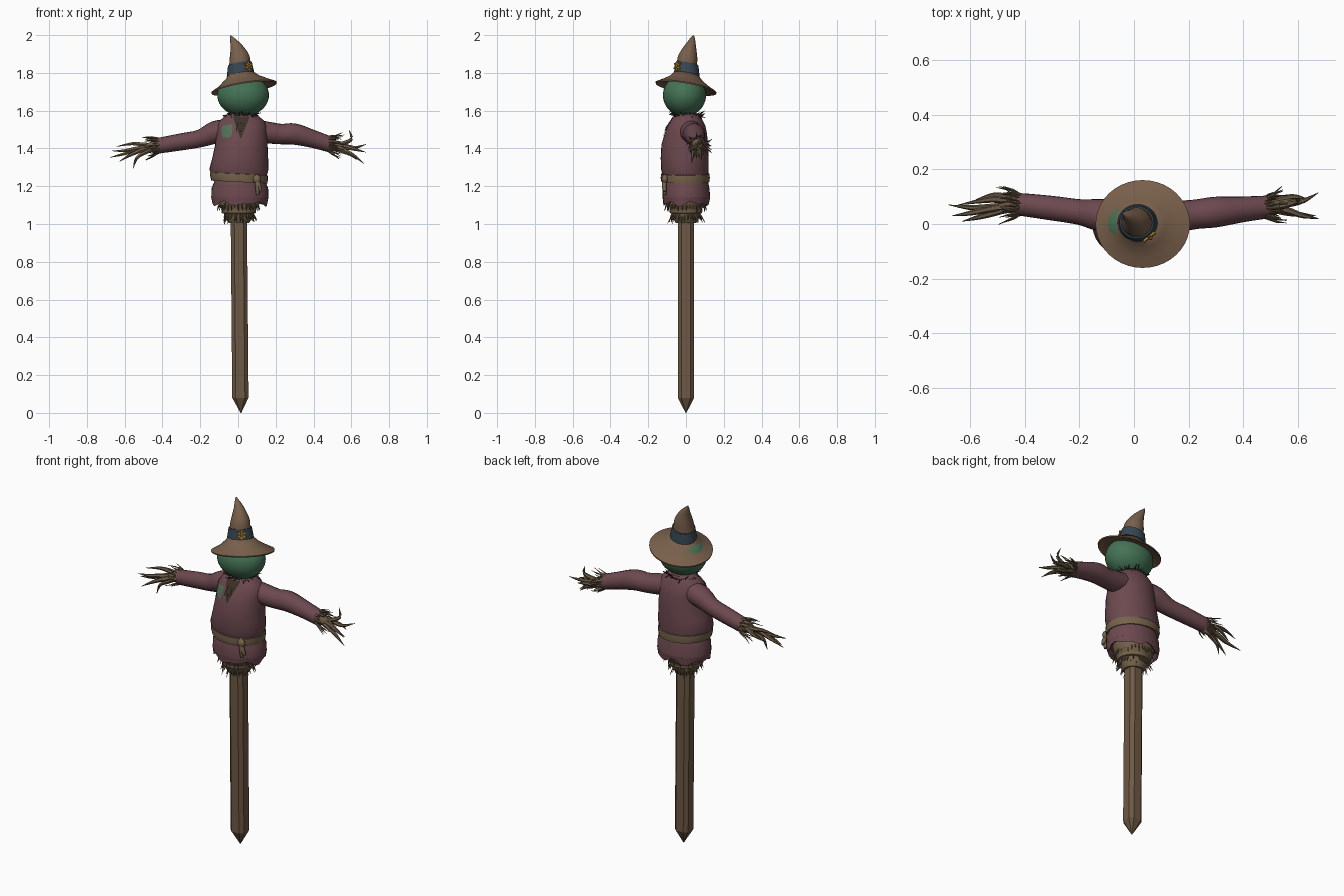
import bpy, bmesh, math, random
from mathutils import Vector as V, Matrix

random.seed(4)
TAU = math.tau


def material(name, rgb):
    m = bpy.data.materials.new(name)
    m.diffuse_color = (*rgb, 1)
    return m


SHIRT = material("plum cloth", (0.15, 0.066, 0.078))
HEAD = material("deep green", (0.058, 0.17, 0.092))
PATCH = material("patch green", (0.085, 0.17, 0.10))
HAT = material("hat brown", (0.19, 0.115, 0.07))
BAND = material("slate blue", (0.036, 0.062, 0.085))
YELLOW = material("mustard yellow", (0.48, 0.24, 0.02))
WOOD = material("wood brown", (0.155, 0.10, 0.058))
ROPE = material("belt tan", (0.18, 0.125, 0.07))
STRAW = material("straw brown", (0.15, 0.105, 0.06))
DARK = material("dark straw", (0.045, 0.03, 0.02))


def finish(name, bm, mat, angle=50):
    bmesh.ops.recalc_face_normals(bm, faces=bm.faces)
    me = bpy.data.meshes.new(name)
    bm.to_mesh(me)
    bm.free()
    me.materials.append(mat)
    for p in me.polygons:
        p.use_smooth = True
    me.set_sharp_from_angle(angle=math.radians(angle))
    ob = bpy.data.objects.new(name, me)
    bpy.context.collection.objects.link(ob)
    return ob


def skin(bm, rings, closed=False):
    """Bridge rings of points; cap the ends, or close first to last."""
    vs = [[bm.verts.new(p) for p in r] for r in rings]
    n = len(vs[0])
    pairs = list(zip(vs, vs[1:])) + ([(vs[-1], vs[0])] if closed else [])
    for a, b in pairs:
        for i in range(n):
            bm.faces.new((a[i], a[(i + 1) % n], b[(i + 1) % n], b[i]))
    if not closed:
        bm.faces.new(vs[0][::-1])
        bm.faces.new(vs[-1])


def ring(cx, cy, z, rx, ry, n=32, sx=0, sy=0, jag=0):
    """Horizontal ellipse, sheared by slopes sx, sy, with an uneven edge."""
    out = []
    for i in range(n):
        a = TAU * i / n
        x, y = rx * math.cos(a), ry * math.sin(a)
        dz = jag * (math.sin(5 * a) + (1 if i % 4 < 2 else -1) * 0.6)
        out.append(V((cx + x, cy + y, z + sx * x + sy * y + dz)))
    return out


def loft(name, rows, mat, closed=False, **kw):
    bm = bmesh.new()
    skin(bm, [ring(*r, **kw) for r in rows], closed)
    return finish(name, bm, mat)


def tube(bm, pts, n=8, steps=4):
    """Smooth tapered tube through (x, y, z, radius) points."""
    P = [V(p) for p in pts]
    P = [2 * P[0] - P[1]] + P + [2 * P[-1] - P[-2]]
    path = []
    for k in range(1, len(P) - 2):
        a, b, c, d = P[k - 1:k + 3]
        for s in range(steps):
            t = s / steps
            path.append(0.5 * (2 * b + (c - a) * t + (2 * a - 5 * b + 4 * c - d) * t * t
                               + (3 * b - a - 3 * c + d) * t ** 3))
    path.append(P[-2])
    rings = []
    for i, p in enumerate(path):
        t = (path[min(i + 1, len(path) - 1)] - path[max(i - 1, 0)]).to_3d().normalized()
        u = t.cross(V((0, 0, 1)) if abs(t.z) < 0.9 else V((0, 1, 0))).normalized()
        w = t.cross(u)
        rings.append([p.to_3d() + (u * math.cos(TAU * j / n) + w * math.sin(TAU * j / n)) * max(p.w, 0.001)
                      for j in range(n)])
    skin(bm, rings)


def spike(bm, base, d, length, r=0.005):
    b, d = V(base), V(d).normalized()
    m = b + d * length * 0.5 + V([random.uniform(-1, 1) * length * 0.08 for _ in range(3)])
    tube(bm, [(*b, r), (*m, r * 0.8), (*(b + d * length), 0.001)], 4, 1)


# wooden stake: chamfered square with a pointed foot
def octagon(cx, z, h, c):
    q = [(h, c - h), (h, h - c), (h - c, h), (c - h, h), (-h, h - c), (-h, c - h), (c - h, -h), (h - c, -h)]
    return [V((cx + x, y, z)) for x, y in q]


bm = bmesh.new()
skin(bm, [octagon(0.015, 0, 0.002, 0.001), octagon(0.012, 0.08, 0.043, 0.019), octagon(0.003, 1.12, 0.043, 0.019)])
finish("stake", bm, WOOD, 20)

# shirt body
TORSO = [(0.01, 0, 1.23, 0.138, 0.118), (0.007, -0.004, 1.265, 0.148, 0.122), (0.005, -0.006, 1.29, 0.157, 0.126),
         (0.012, -0.007, 1.35, 0.148, 0.127), (0.018, -0.007, 1.42, 0.139, 0.123), (0.02, -0.001, 1.48, 0.135, 0.112),
         (0.02, 0.003, 1.52, 0.132, 0.1), (0.02, 0.005, 1.55, 0.115, 0.083), (0.02, 0.007, 1.57, 0.09, 0.072),
         (0.02, 0.008, 1.585, 0.07, 0.062)]
loft("shirt_body", TORSO, SHIRT)
loft("shirt_hem", [(0.01, 0, 1.25, 0.13, 0.112), (0.01, 0, 1.22, 0.137, 0.117), (0.01, 0, 1.19, 0.15, 0.124),
                   (0.01, 0.002, 1.14, 0.152, 0.126)], SHIRT)
bm = bmesh.new()
skin(bm, [ring(0.01, 0.002, 1.142, 0.152, 0.126), ring(0.01, 0.002, 1.107, 0.146, 0.122, jag=0.009),
          ring(0.01, 0.002, 1.112, 0.138, 0.114, jag=0.009), ring(0.01, 0.002, 1.14, 0.13, 0.106)])
finish("ragged_hem_edge", bm, SHIRT)

# sleeves
ARMS = {"left": [(-0.03, 0.02, 1.5, 0.058), (-0.12, 0.032, 1.485, 0.06), (-0.2, 0.044, 1.453, 0.047),
                 (-0.3, 0.058, 1.435, 0.045), (-0.4, 0.07, 1.418, 0.042), (-0.425, 0.072, 1.414, 0.041)],
        "right": [(0.06, 0.02, 1.5, 0.058), (0.16, 0.028, 1.484, 0.057), (0.23, 0.036, 1.476, 0.054),
                  (0.3, 0.044, 1.476, 0.056), (0.4, 0.054, 1.449, 0.047), (0.485, 0.062, 1.422, 0.042)]}
for side, pts in ARMS.items():
    bm = bmesh.new()
    tube(bm, pts, 20)
    finish(side + "_sleeve", bm, SHIRT)

# straw hands: palm, curled fingers and loose straw at the cuff
FINGERS = {"left": [[(-.52, .062, 1.40), (-.6, .06, 1.372), (-.68, .07, 1.352)],
                    [(-.53, .055, 1.40), (-.6, .04, 1.388), (-.668, .03, 1.387)],
                    [(-.5, .045, 1.395), (-.57, .025, 1.365), (-.63, .01, 1.33)],
                    [(-.48, .05, 1.385), (-.535, .045, 1.35), (-.555, .04, 1.295)],
                    [(-.5, .09, 1.42), (-.56, .085, 1.425), (-.645, .07, 1.41)],
                    [(-.48, .1, 1.41), (-.52, .105, 1.39), (-.58, .09, 1.365)]],
           "right": [[(.55, .07, 1.425), (.6, .085, 1.45), (.588, .095, 1.498)],
                     [(.56, .078, 1.415), (.62, .085, 1.405), (.677, .115, 1.422)],
                     [(.56, .05, 1.41), (.62, .03, 1.395), (.677, .02, 1.38)],
                     [(.55, .045, 1.395), (.61, .035, 1.365), (.667, .03, 1.32)],
                     [(.54, .07, 1.39), (.59, .075, 1.37), (.63, .08, 1.34)],
                     [(.54, .09, 1.405), (.59, .1, 1.4), (.64, .09, 1.385)]]}
for side, fingers in FINGERS.items():
    end = V(ARMS[side][-1][:3])
    d = V((-1, 0, -0.17)) if side == "left" else V((1, 0.05, -0.25))
    bm = bmesh.new()
    tube(bm, [(*(end - d * 0.02), 0.034), (*(end + d * 0.03), 0.029), (*(end + d * 0.07), 0.015)], 10)
    for f in fingers:
        start = end.lerp(V(f[0]), 0.1)
        tube(bm, [(*start, 0.013), (*f[0], 0.013), (*f[1], 0.009), (*f[2], 0.001)], 6)
    for i in range(30):
        a = TAU * i / 30
        o = V((0, math.cos(a), math.sin(a)))
        spike(bm, end - d * 0.012 + o * 0.036, d + o * random.uniform(0.1, 0.6), random.uniform(0.04, 0.1))
    finish(side + "_straw_hand", bm, STRAW)

# belt with knot and hanging tail
loft("belt", [(0.007, -0.003, 1.222, 0.137, 0.118), (0.007, -0.003, 1.222, 0.148, 0.127),
              (0.006, -0.004, 1.243, 0.153, 0.13), (0.006, -0.004, 1.265, 0.153, 0.129),
              (0.006, -0.004, 1.267, 0.137, 0.118)], ROPE, True, sx=-0.05)
bm = bmesh.new()
bmesh.ops.create_uvsphere(bm, u_segments=12, v_segments=8, radius=1,
                          matrix=Matrix.Translation((0.1, -0.112, 1.238)) @ Matrix.Diagonal((0.022, 0.017, 0.024, 1)))
for dx in (0, 0.018):
    tube(bm, [(0.1, -0.114, 1.235, 0.011), (0.103 + dx / 2, -0.115, 1.2, 0.012), (0.104 + dx, -0.112, 1.155 + dx, 0.008)], 8)
finish("belt_knot", bm, ROPE)

# sack bottom tied to the stake, with rope and straw
loft("sack_bottom", [(0.005, 0.002, 1.16, 0.125, 0.1), (0.005, 0.002, 1.11, 0.112, 0.097), (0.004, 0, 1.08, 0.092, 0.085),
                     (0.004, 0, 1.062, 0.08, 0.075), (0.004, 0, 1.04, 0.078, 0.074), (0.004, 0, 1.005, 0.054, 0.054)], ROPE)
loft("tie_rope", [(0.004, 0, 1.053, 0.07, 0.068), (0.004, 0, 1.058, 0.09, 0.085), (0.004, 0, 1.076, 0.093, 0.087),
                  (0.004, 0, 1.08, 0.07, 0.068)], ROPE, True)
bm = bmesh.new()
for i in range(64):
    a = TAU * i / 64
    o = V((math.cos(a), math.sin(a), 0))
    if i % 2:
        spike(bm, V((0.004, 0, 1.06)) + o * 0.07, o * random.uniform(0.1, 0.7) + V((0, 0, -1)), random.uniform(0.04, 0.065))
    else:
        spike(bm, V((0.004, 0, 1.12)) + o * 0.095, o * random.uniform(0.1, 0.5) + V((0, 0, -1)), random.uniform(0.03, 0.06))
finish("waist_straw", bm, STRAW)

# straw collar
bm = bmesh.new()
for i in range(44):
    a = TAU * i / 44
    o = V((math.cos(a), math.sin(a), 0))
    spike(bm, V((0.02, 0.008, 1.572)) + o * 0.062, o + V((0, 0, random.uniform(-0.3, 0.9))), random.uniform(0.02, 0.045), 0.004)
finish("collar_straw", bm, DARK)


# thin plates laid on the shirt front: neck opening and green patch
def on_front(x, z, off=0.004):
    for a, b in zip(TORSO, TORSO[1:]):
        if a[2] <= z <= b[2]:
            cx, cy, _, rx, ry = V(a).lerp(V(b), (z - a[2]) / (b[2] - a[2]))
            return V((x, cy - ry * math.sqrt(max(0, 1 - ((x - cx) / rx) ** 2)) - off, z))


def plate(name, rows, mat):
    """rows of (z, x0, x1), filled with a small grid following the shirt."""
    bm = bmesh.new()
    g = [[bm.verts.new(on_front(x0 + (x1 - x0) * j / 5, z)) for j in range(6)] for z, x0, x1 in rows]
    for a, b in zip(g, g[1:]):
        for j in range(5):
            bm.faces.new((a[j], a[j + 1], b[j + 1], b[j]))
    finish(name, bm, mat)


plate("neck_opening", [(1.455, 0.012, 0.018), (1.48, 0.004, 0.027), (1.5, -0.003, 0.035), (1.52, -0.01, 0.043),
                       (1.55, -0.022, 0.055), (1.57, -0.026, 0.06)], DARK)
plate("shirt_patch", [(1.458, -0.078, -0.045), (1.47, -0.086, -0.034), (1.48, -0.088, -0.033), (1.5, -0.088, -0.03),
                      (1.518, -0.082, -0.028), (1.526, -0.05, -0.034)], PATCH)
bm = bmesh.new()
for i in range(8):
    spike(bm, on_front(random.uniform(0, 0.035), 1.535, 0), (random.uniform(-.25, .25), -0.6, -1), random.uniform(0.03, 0.06), 0.004)
finish("neck_straw", bm, STRAW)

# head
bm = bmesh.new()
bmesh.ops.create_uvsphere(bm, u_segments=36, v_segments=24, radius=1,
                          matrix=Matrix.Translation((0.027, -0.008, 1.682)) @ Matrix.Diagonal((0.137, 0.114, 0.112, 1)))
finish("head", bm, HEAD)

# hat: tilted brim, crown with a bent tip, band and flower
T = dict(sx=0.16, sy=-0.17)
loft("hat_brim", [(0.03, 0, 1.733, 0.11, 0.1), (0.031, 0, 1.73, 0.14, 0.132), (0.032, 0, 1.717, 0.172, 0.16),
                  (0.032, 0, 1.724, 0.173, 0.161), (0.03, 0, 1.744, 0.135, 0.125), (0.022, 0.002, 1.768, 0.095, 0.088),
                  (0.014, 0.003, 1.795, 0.068, 0.064)], HAT, n=40, **T)
loft("hat_crown", [(0.014, 0.003, 1.78, 0.07, 0.065), (0.012, 0.004, 1.82, 0.063, 0.059), (0.009, 0.006, 1.86, 0.055, 0.052),
                   (0.008, 0.009, 1.88, 0.053, 0.052), (0.004, 0.014, 1.905, 0.046, 0.044), (-0.004, 0.02, 1.93, 0.036, 0.035),
                   (-0.012, 0.026, 1.95, 0.028, 0.026), (-0.026, 0.033, 1.975, 0.016, 0.016),
                   (-0.04, 0.04, 1.998, 0.003, 0.003)], HAT, **dict(T, n=28))
loft("hat_band", [(0.013, 0.004, 1.792, 0.062, 0.058), (0.013, 0.004, 1.792, 0.073, 0.068), (0.01, 0.006, 1.848, 0.063, 0.06),
                  (0.01, 0.006, 1.848, 0.05, 0.047)], BAND, True, **T)
nrm = V((0.62, -0.78, 0.12)).normalized()
u = nrm.cross(V((0, 0, 1))).normalized()
w = nrm.cross(u)
c = V((0.054, -0.044, 1.836))
bm = bmesh.new()
skin(bm, [[c + nrm * h + (u * math.cos(TAU * i / 24) + w * math.sin(TAU * i / 24)) * (0.012, 0.021, 0.03, 0.021)[i % 4]
           for i in range(24)] for h in (0, 0.008)])
finish("hat_flower", bm, YELLOW, 30)
bm = bmesh.new()
bmesh.ops.create_uvsphere(bm, u_segments=10, v_segments=6, radius=0.009, matrix=Matrix.Translation(c + nrm * 0.008))
finish("flower_centre", bm, HAT)
